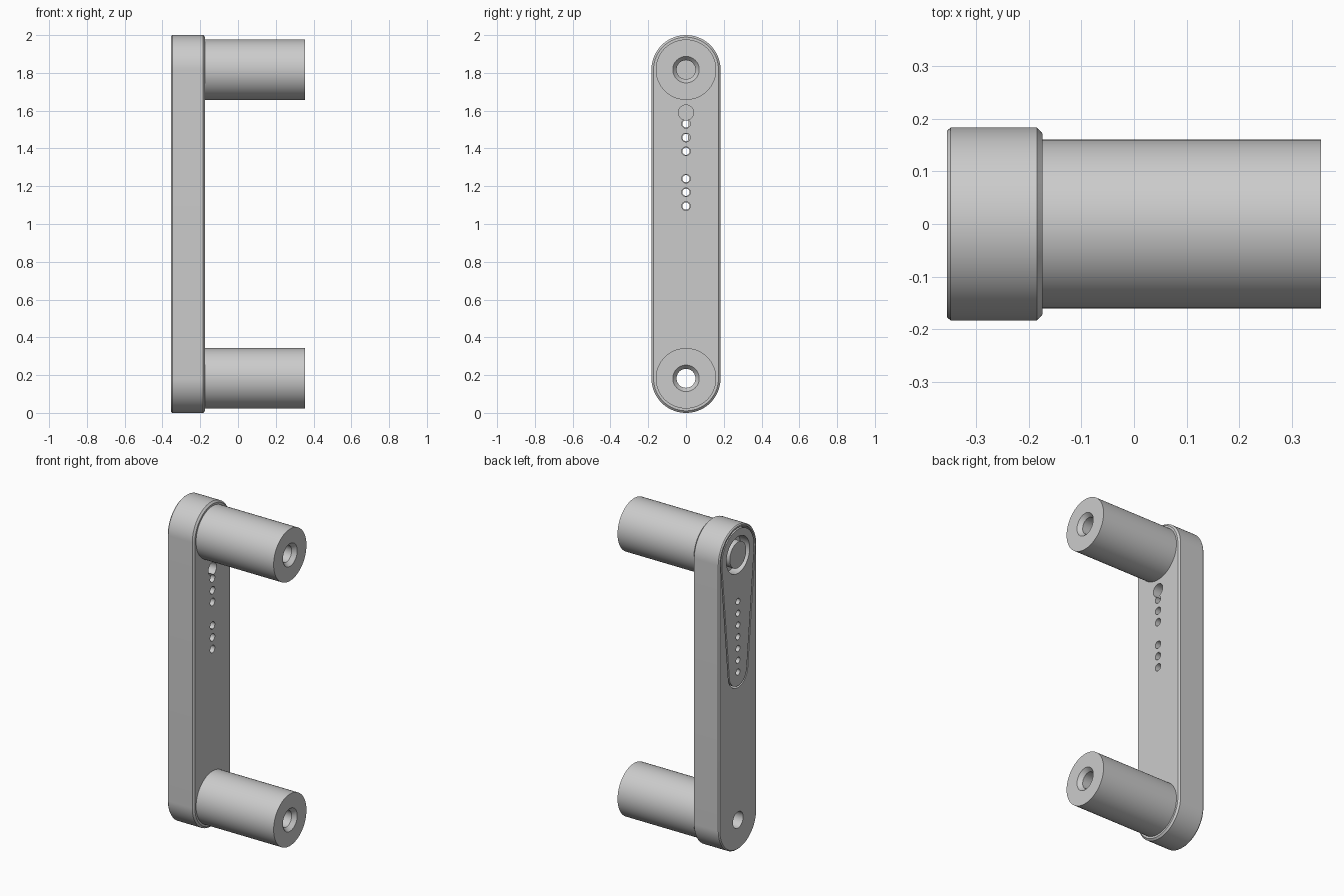
import bpy, bmesh, math

if "Cube" in bpy.data.objects:
    bpy.data.objects.remove(bpy.data.objects["Cube"], do_unlink=True)

# One plain grey for the whole part
grey = bpy.data.materials.new("plain grey")
grey.use_nodes = True
grey.diffuse_color = (0.6, 0.6, 0.6, 1)
grey.node_tree.nodes["Principled BSDF"].inputs["Base Color"].default_value = (0.6, 0.6, 0.6, 1)

LOW, HIGH = 0.183, 1.817               # heights of the two posts
BACK, FACE, END = -0.355, -0.174, 0.355  # arm back, arm face, post end
POCKET = -0.295                        # floor of the lever pocket


def circle(z, r, n=96):
    return [(r * math.cos(2 * math.pi * i / n), z + r * math.sin(2 * math.pi * i / n))
            for i in range(n)]


def capsule(z0, r0, z1, r1, n=48):
    """Outline hugging a lower and an upper circle."""
    a = math.asin((r1 - r0) / (z1 - z0))
    pts = []
    for z, r, start, sweep in ((z1, r1, -a, math.pi + 2 * a),
                               (z0, r0, math.pi + a, math.pi - 2 * a)):
        for i in range(n + 1):
            t = start + sweep * i / n
            pts.append((r * math.cos(t), z + r * math.sin(t)))
    return pts


def loft(name, *sections):
    """Closed solid through outlines placed along x."""
    bm = bmesh.new()
    rings = [[bm.verts.new((x, y, z)) for y, z in outline] for x, outline in sections]
    for a, b in zip(rings, rings[1:]):
        for i in range(len(a)):
            j = (i + 1) % len(a)
            bm.faces.new((a[i], a[j], b[j], b[i]))
    bm.faces.new(rings[0])
    bm.faces.new(rings[-1])
    bmesh.ops.recalc_face_normals(bm, faces=bm.faces)
    mesh = bpy.data.meshes.new(name)
    bm.to_mesh(mesh)
    bm.free()
    mesh.materials.append(grey)
    obj = bpy.data.objects.new(name, mesh)
    bpy.context.collection.objects.link(obj)
    return obj


def activate(obj):
    bpy.ops.object.select_all(action='DESELECT')
    obj.select_set(True)
    bpy.context.view_layer.objects.active = obj


def cut(obj, *sections):
    cutter = loft("cutter", *sections)
    cutter.hide_render = True
    mod = obj.modifiers.new("cut", 'BOOLEAN')
    mod.operation, mod.solver, mod.object = 'DIFFERENCE', 'EXACT', cutter
    activate(obj)
    bpy.ops.object.modifier_apply(modifier=mod.name)
    bpy.data.objects.remove(cutter, do_unlink=True)


def drill(obj, z, r, x0, x1, n=32):
    cut(obj, (x0, circle(z, r, n)), (x1, circle(z, r, n)))


# Arm with chamfered rims
full, trimmed, slim = (capsule(LOW, r, HIGH, r) for r in (0.183, 0.177, 0.172))
arm = loft("arm", (BACK, trimmed), (BACK + 0.007, full), (FACE - 0.01, full), (FACE, slim))

# Pocket for the lever, post bores and the row of sight holes
pocket = capsule(1.095, 0.095, HIGH, 0.168)
cut(arm, (BACK - 0.05, pocket), (POCKET, pocket))
for z in (LOW, HIGH):
    drill(arm, z, 0.05, BACK - 0.1, FACE + 0.1, 96)
hole_heights = [1.095 + 0.0725 * i for i in range(7)]
for z in hole_heights:
    drill(arm, z, 0.023, BACK - 0.1, FACE + 0.1)
drill(arm, 1.59, 0.04, POCKET - 0.01, FACE + 0.1)

# Tapered lever set flush in the pocket
shape = capsule(1.095, 0.085, HIGH, 0.158)
lever = loft("lever", (BACK, shape), (POCKET, shape))
drill(lever, HIGH, 0.113, BACK - 0.1, POCKET + 0.1, 96)
for z in hole_heights:
    drill(lever, z, 0.019, BACK - 0.1, POCKET + 0.1)

# Pivot pin that closes the upper bore
pivot = loft("pivot_pin", (BACK, circle(HIGH, 0.08)), (POCKET, circle(HIGH, 0.08)))

# Two posts with a countersunk through bore
posts = []
for name, z in (("lower_post", LOW), ("upper_post", HIGH)):
    post = loft(name, (FACE, circle(z, 0.16)), (END, circle(z, 0.16)))
    drill(post, z, 0.05, FACE - 0.1, END + 0.1, 96)
    cut(post, (END - 0.03, circle(z, 0.045)), (END + 0.03, circle(z, 0.095)))
    posts.append(post)

for obj in (arm, lever, pivot, *posts):
    activate(obj)
    bpy.ops.object.shade_smooth_by_angle(angle=math.radians(25))
